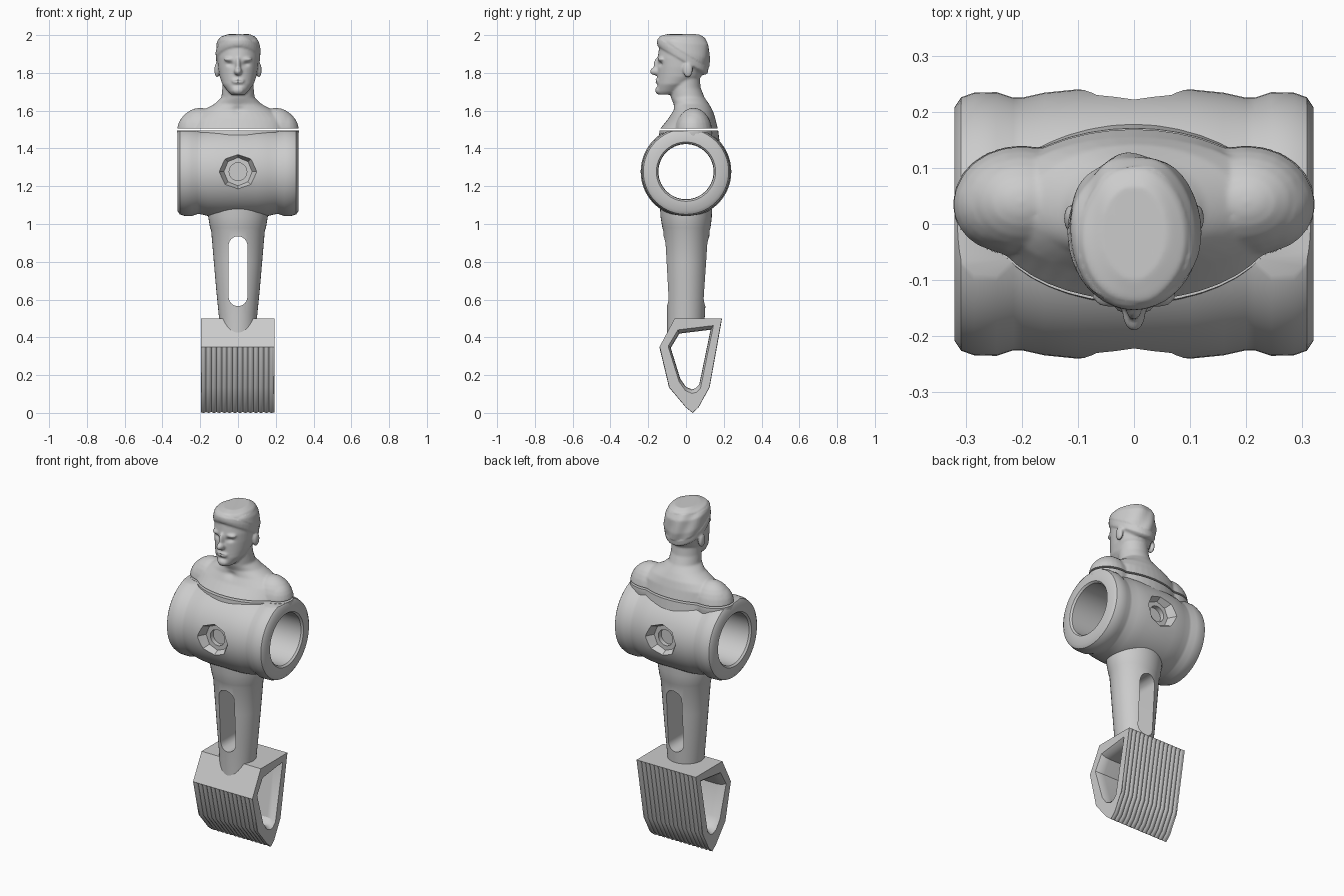
import bpy, bmesh
from math import sin, cos, pi, radians, exp
from mathutils import Matrix, Vector

if "Cube" in bpy.data.objects:
    bpy.data.objects.remove(bpy.data.objects["Cube"])


def loft(bm, rings, closed=False):
    """Bridge equal-length point rings; cap the ends or join last to first."""
    vs = [[bm.verts.new(p) for p in r] for r in rings]
    n = len(vs[0])
    for a, b in zip(vs, vs[1:] + ([vs[0]] if closed else [])):
        for i in range(n):
            j = (i + 1) % n
            bm.faces.new((a[i], a[j], b[j], b[i]))
    if not closed:
        bm.faces.new(vs[0][::-1])
        bm.faces.new(vs[-1])


def ring(z, rx, y0, y1, slope=0, n=40):
    """Ellipse round the z axis, spanning y0..y1, optionally tilted along y."""
    out = []
    for i in range(n):
        a = 2 * pi * i / n
        y = (y0 + y1) / 2 + (y1 - y0) / 2 * sin(a)
        out.append((rx * cos(a), y, z + slope * y))
    return out


def ball(bm, c, r):
    bmesh.ops.create_uvsphere(bm, u_segments=24, v_segments=14, radius=1,
                              matrix=Matrix.Translation(c) @ Matrix.Diagonal((*r, 1)))


def make(name, bm):
    bmesh.ops.recalc_face_normals(bm, faces=bm.faces[:])
    me = bpy.data.meshes.new(name)
    bm.to_mesh(me)
    bm.free()
    ob = bpy.data.objects.new(name, me)
    bpy.context.collection.objects.link(ob)
    return ob


def activate(ob):
    bpy.ops.object.select_all(action='DESELECT')
    ob.select_set(True)
    bpy.context.view_layer.objects.active = ob


def smooth(ob, angle=35):
    activate(ob)
    bpy.ops.object.shade_smooth_by_angle(angle=radians(angle))


def apply_mod(ob, kind, **kw):
    activate(ob)
    m = ob.modifiers.new(kind, kind)
    for k, v in kw.items():
        setattr(m, k, v)
    bpy.ops.object.modifier_apply(modifier=m.name)


def cut(ob, bm):
    c = make("cutter", bm)
    c.hide_render = True
    apply_mod(ob, 'BOOLEAN', operation='DIFFERENCE', object=c, solver='EXACT')
    bpy.data.objects.remove(c)


def slab(name, source, z0, z1):
    """Slice of a mesh between two heights, capped flat."""
    bm = bmesh.new()
    bm.from_mesh(source.data)
    for z, n in ((z0, -1), (z1, 1)):
        g = bmesh.ops.bisect_plane(bm, geom=bm.verts[:] + bm.edges[:] + bm.faces[:],
                                   plane_co=(0, 0, z), plane_no=(0, 0, n), clear_outer=True)
        edges = [e for e in g['geom_cut'] if isinstance(e, bmesh.types.BMEdge)]
        if edges:
            bmesh.ops.holes_fill(bm, edges=edges, sides=0)
    ob = make(name, bm)
    smooth(ob, 50)
    return ob


# Barrel: revolved tube with end collars
CZ = 1.277
half = [(0.0, .24), (.1, .24), (.16, .234), (.2, .225), (.215, .225), (.245, .235),
        (.285, .234), (.308, .226), (.32, .208), (.32, .157), (.31, .148), (0.0, .146)]
profile = half + [(-x, r) for x, r in half[-2:0:-1]]
bm = bmesh.new()
loft(bm, [[(x, r * cos(2 * pi * i / 56), CZ + r * sin(2 * pi * i / 56)) for i in range(56)]
          for x, r in profile], closed=True)
barrel = make("barrel", bm)

# Flat seat on top of the barrel
bm = bmesh.new()
bmesh.ops.create_cube(bm, size=1, matrix=Matrix.Translation((0, 0, 1.593)) @ Matrix.Diagonal((1, 1, .2, 1)))
cut(barrel, bm)

# Octagonal screw recesses with blind holes, front and back
for s in (-1, 1):
    bm = bmesh.new()
    loft(bm, [[(r * sin(2 * pi * i / 8), s * y, CZ + r * cos(2 * pi * i / 8)) for i in range(8)]
              for y, r in ((.27, .108), (.235, .098), (.192, .075))])
    cut(barrel, bm)
    bm = bmesh.new()
    loft(bm, [[(.047 * sin(2 * pi * i / 20), s * y, CZ + .047 * cos(2 * pi * i / 20)) for i in range(20)]
              for y in (.25, .165)])
    cut(barrel, bm)
smooth(barrel)

# Leg: tapered column with a collar, lower end following the sloped foot
rows = [(1.10, .162, -.138, .138), (1.04, .158, -.135, .137), (.98, .148, -.125, .13),
        (.965, .142, -.12, .125), (.8, .128, -.112, .116), (.65, .115, -.105, .107), (.52, .102, -.1, .1)]
low = [(x, y, .47 - 1.1 * max(0, -y - .04)) for x, y, _ in ring(0, .098, -.1, .097)]
bm = bmesh.new()
loft(bm, [ring(*r) for r in rows] + [low])
leg = make("leg", bm)

# Rounded slot through the leg
bm = bmesh.new()
stadium = [(.05 * cos(pi * i / 12), .885 + .05 * sin(pi * i / 12)) for i in range(13)]
stadium += [(-x, 1.5 - z) for x, z in stadium]
loft(bm, [[(x, y, z) for x, z in stadium] for y in (-.3, .3)])
cut(leg, bm)
smooth(leg)

# Foot: hollow wedge, fine vertical ridges on lower front and back
outer = [(-.06, .5, 0), (-.14, .35, 0), (-.139, .34, 1), (-.09, .135, 1), (0, .028, 1), (.035, 0, 1),
         (.066, .028, 1), (.125, .135, 1), (.189, .488, 1), (.19, .5, 0)]
inner = [(-.035, .42), (-.08, .345), (-.078, .335), (-.03, .18), (0, .138), (.03, .125),
         (.05, .13), (.07, .15), (.128, .43), (.13, .44)]
X0, X1, N = -.197, .192, 14
rings = []
for i in range(N * 6 + 1):
    g = .04 * (1 - abs(sin(pi * i / 6)))
    if i in (0, N * 6):
        g = .01
    x = X0 + (X1 - X0) * i / (N * 6)
    rings.append([(x, .03 + (y - .03) * (1 - g * w * 1.3), .25 + (z - .25) * (1 - g * w * .5))
                  for y, z, w in outer])
for x, k in ((X1, 1.14), (X1 - .02, 1.03), (X1 - .05, 1), (X0 + .05, 1), (X0 + .02, 1.03), (X0, 1.14)):
    rings.append([(x, .02 + (y - .02) * k, .28 + (z - .28) * k) for y, z in inner])
bm = bmesh.new()
loft(bm, rings, closed=True)
smooth(make("foot", bm), 32)

# Bust: torso, neck, head, hair and features merged into one skin
bm = bmesh.new()
torso = [(1.38, .26, -.15, .185), (1.5, .26, -.14, .17), (1.56, .245, -.092, .155), (1.6, .19, -.07, .142),
         (1.635, .125, -.066, .122), (1.67, .088, -.08, .098), (1.72, .083, -.085, .078), (1.8, .08, -.08, .07)]
head = [(1.685, .035, -.148, -.05), (1.70, .052, -.156, -.02), (1.74, .083, -.154, .03),
        (1.78, .097, -.152, .08), (1.83, .106, -.15, .1), (1.88, .11, -.15, .112),
        (1.93, .108, -.143, .115), (1.965, .095, -.13, .108), (1.985, .07, -.1, .09)]
hair = [(1.845, .103, -.138, .095, -.6), (1.86, .117, -.15, .115, -.55), (1.91, .119, -.154, .126, -.3),
        (1.96, .112, -.153, .121, -.1), (1.99, .092, -.138, .1, -.03), (2.004, .06, -.1, .07, 0)]
for part in (torso, head, hair):
    loft(bm, [ring(*r) for r in part])
for s in (-1, 1):
    ball(bm, (s * .2, .04, 1.48), (.122, .1, .135))      # shoulders
    ball(bm, (s * .235, .035, 1.49), (.088, .085, .105))
    ball(bm, (s * .111, .01, 1.815), (.014, .026, .04))  # ears
    ball(bm, (s * .04, -.128, 1.872), (.036, .022, .012))  # brows
ball(bm, (0, -.155, 1.808), (.021, .037, .022))          # nose
ball(bm, (0, -.15, 1.838), (.014, .022, .045))
ball(bm, (0, -.148, 1.757), (.036, .016, .014))          # lips
ball(bm, (0, -.138, 1.708), (.034, .026, .024))          # chin
body = make("bust_form", bm)
apply_mod(body, 'REMESH', mode='VOXEL', voxel_size=.006)
apply_mod(body, 'SMOOTH', factor=.5, iterations=5)

# Press in the eye sockets, mouth line, collar hollow and hair strands
dents = [(.042, 1.846, .018, .011, .012), (-.042, 1.846, .018, .011, .012),
         (0, 1.757, .028, .004, .006), (0, 1.733, .025, .007, .005), (0, 1.605, .03, .02, .01)]
for v in body.data.vertices:
    x, y, z = v.co
    if y < -.04:
        for cx, cz, sx, sz, d in dents:
            v.co.y += d * exp(-((x - cx) / sx) ** 2 - ((z - cz) / sz) ** 2)
    if z > 1.90 - .6 * y and z > 1.8:
        d = Vector((x, y + .015, z - 1.86)).normalized()
        v.co += d * .003 * sin(70 * x + 25 * y + 30 * z) * (1 if z < 1.98 else .4)

slab("bust", body, 1.505, 2.1)
slab("bust_seat", body, 1.435, 1.494)
bpy.data.objects.remove(body)
